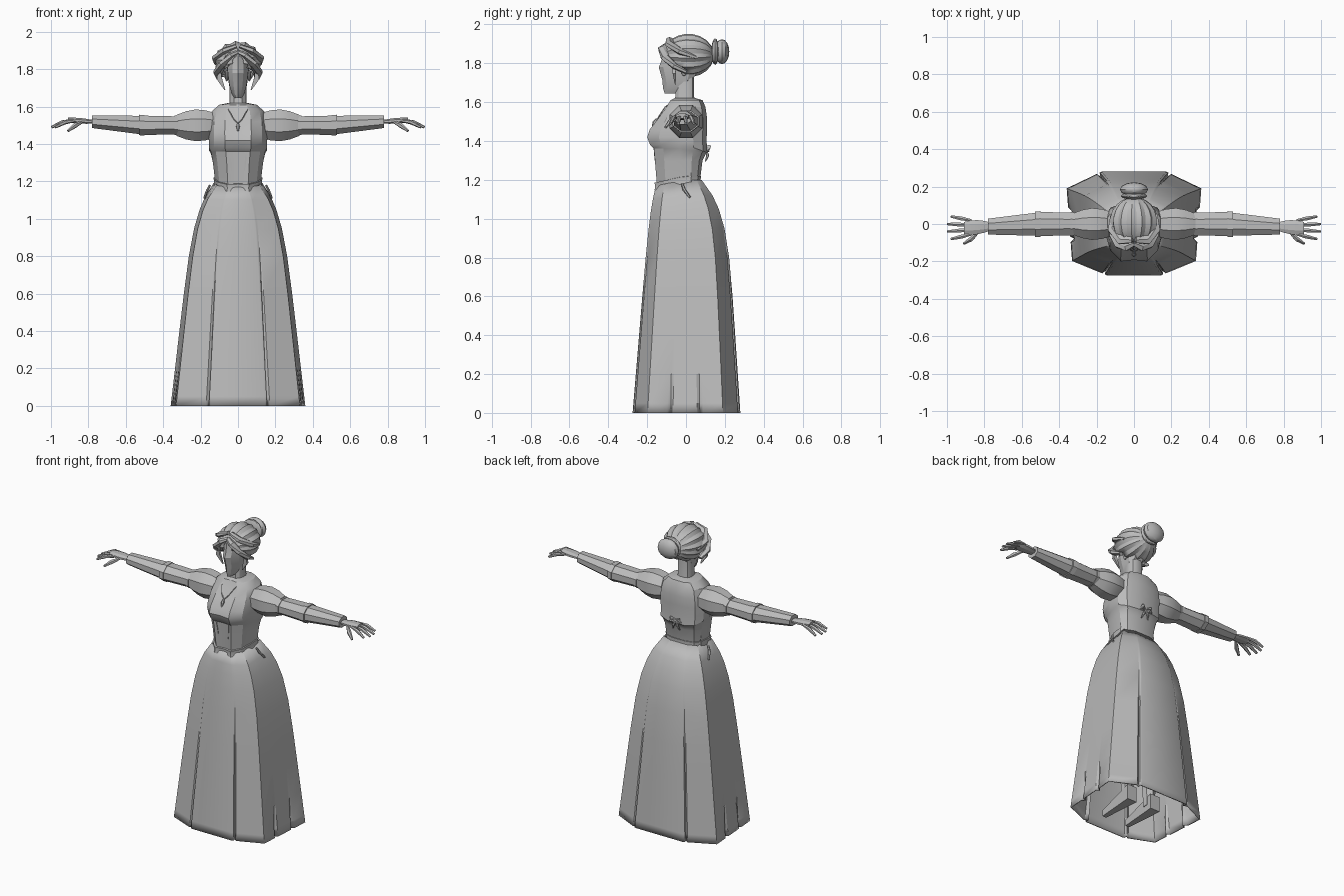
import bpy, bmesh, math
from mathutils import Vector, Matrix

cube = bpy.data.objects.get("Cube")
if cube:
    bpy.data.objects.remove(cube, do_unlink=True)

gray = bpy.data.materials.new("plain_gray")
gray.use_nodes = True
gray.diffuse_color = (.5, .5, .5, 1)
gray.node_tree.nodes["Principled BSDF"].inputs["Base Color"].default_value = gray.diffuse_color


def finish(name, bm, angle=28):
    bmesh.ops.recalc_face_normals(bm, faces=bm.faces)
    mesh = bpy.data.meshes.new(name)
    bm.to_mesh(mesh)
    bm.free()
    mesh.materials.append(gray)
    mesh.shade_smooth()
    mesh.set_sharp_from_angle(angle=math.radians(angle))
    ob = bpy.data.objects.new(name, mesh)
    bpy.context.collection.objects.link(ob)
    return ob


def skin(bm, rings):
    """Bridge a list of equal-length closed rings and return their vertices."""
    rows = [[bm.verts.new(point) for point in ring] for ring in rings]
    for low, high in zip(rows, rows[1:]):
        for i in range(len(low)):
            bm.faces.new((low[i - 1], low[i], high[i], high[i - 1]))
    return rows


def loft(name, rings, caps=True, angle=28):
    bm = bmesh.new()
    rows = skin(bm, rings)
    if caps:
        bm.faces.new(rows[0])
        bm.faces.new(rows[-1])
    return finish(name, bm, angle)


def thicken(ob, thickness):
    modifier = ob.modifiers.new("thickness", "SOLIDIFY")
    modifier.thickness = thickness
    modifier.offset = -1


def mirrored(half):
    """Close a front-to-back half outline across x = 0."""
    return half + [(-x, y) for x, y in half[-2:0:-1]]


def section(outline, z, width, front, back, tilt=0, dip=0):
    """Scale a unit outline; tilt lowers the back, dip lowers the front."""
    return [(x * width, y * (front if y < 0 else back),
             z - tilt * max(0, y) - dip * max(0, -y)) for x, y in outline]


def circle(count):
    steps = [math.tau * (i + .5) / count for i in range(count)]
    return [(math.cos(a), math.sin(a)) for a in steps]


def arm_piece(name, side, start, end, r_start, r_end, bulge=0, flat=.8, steps=4):
    """Flattened tube along the arm, which drifts slightly up and forward past the elbow."""
    rings = []
    for i in range(steps + 1):
        t = i / steps
        x = start + (end - start) * t
        radius = r_start + (r_end - r_start) * t + bulge * math.sin(math.pi * t)
        drift = max(0, x - .5)
        rings.append([(side * x, radius * c - drift * .05, 1.5 + radius * flat * s + drift * .07)
                      for c, s in circle(8)])
    loft(name, rings, angle=20)


def rod(name, points, thick, tip=.4, flat=1, sides=6):
    """Tube through points, thick in the middle and thinner at both ends."""
    points = [Vector(p) for p in points]
    last = len(points) - 1
    rings = []
    for i, point in enumerate(points):
        along = (points[min(i + 1, last)] - points[max(i - 1, 0)]).normalized()
        across = along.cross(Vector((0, 0, 1)) if abs(along.z) < .8 else Vector((0, 1, 0))).normalized()
        other = along.cross(across) * flat
        radius = thick * (tip + (1 - tip) * math.sin(math.pi * i / last))
        rings.append([point + (across * c + other * s) * radius for c, s in circle(sides)])
    loft(name, rings)


def ball(name, center, scale):
    bm = bmesh.new()
    bmesh.ops.create_uvsphere(bm, u_segments=12, v_segments=8, radius=1,
                              matrix=Matrix.LocRotScale(Vector(center), None, Vector(scale)))
    finish(name, bm)


# Skirt: flat gores flaring to the hem, with pleats that fade out upwards
corners = [Vector(p) for p in ((0, -1), (.4, -1), (.92, -.72), (1, .68), (.48, 1), (0, 1))]
pleats = {1: [.1], 2: [.3, .7], 3: [.9]}
SIDE_GORE, WAIST = 2, 1.2


def skirt_outline(z):
    half = []
    for gore, (a, b) in enumerate(zip(corners, corners[1:])):
        half.append(tuple(a))
        fade = max(0, 1 - z / (.2 if gore == SIDE_GORE else 1))
        for place in pleats.get(gore, []):
            for shift in (-1, 0, 1):
                inset = 0 if shift else .06 * fade
                half.append(tuple(a.lerp(b, place + shift * .04) * (1 - inset)))
    return mirrored(half + [tuple(corners[-1])])


rings = []
for z in (0, .05, .2, .4, .6, .8, .95, 1.05, 1.12, WAIST):
    t = z / WAIST
    rounding = t ** 8
    rings.append(section(skirt_outline(z), z, .36 - .14 * t - .095 * rounding,
                         .275 - .1 * t - .02 * rounding, .28 - .08 * t - .12 * rounding,
                         dip=.03 * rounding))
thicken(loft("skirt", rings, caps=False), .008)

# Bodice and belt
torso = mirrored([(0, -.96), (.45, -1), (.82, -.7), (1, -.2), (1, .35), (.8, .8), (.4, 1), (0, 1)])
loft("bodice", [section(torso, *row) for row in (
    (1.18, .12, .15, .07), (1.3, .134, .16, .085), (1.36, .145, .165, .1, .03),
    (1.38, .155, .185, .11, .04), (1.42, .156, .2, .106, .02), (1.46, .158, .186, .108),
    (1.52, .155, .14, .108), (1.575, .14, .1, .1), (1.61, .1, .08, .085), (1.62, .05, .06, .05))])
loft("belt", [section(torso, WAIST + rise, .118 + out, .15 + out, .066 + out, dip=.035)
              for rise, out in ((-.02, 0), (-.018, .012), (0, .009), (.02, .012), (.022, 0))])

# Neck and head
loft("neck", [section(torso, z, .045 + flare, .055 + flare, .042 + flare)
              for z, flare in ((1.56, .01), (1.63, 0), (1.76, 0))])
face = mirrored([(0, -1), (.5, -.84), (.95, -.45), (1, .3), (.6, 1), (0, 1)])
loft("head", [section(face, *row) for row in (
    (1.645, .02, .11, -.05), (1.67, .035, .118, 0), (1.715, .048, .122, .03),
    (1.78, .057, .14, .08), (1.82, .06, .124, .1), (1.87, .06, .12, .1), (1.91, .045, .09, .08))],
    angle=15)

# Hair: ridged strands sweep from the brow back to the bun
STRANDS, STEPS = 28, 9
rings = []
for i in range(STEPS + 1):
    a = math.pi * (.09 + .84 * i / STEPS)
    ring = []
    for k, (c, s) in enumerate(circle(STRANDS)):
        radius = math.sin(a) * (1.04 if k % 2 else .95)
        ring.append((.125 * radius * c, .012 - .132 * math.cos(a), 1.84 + .108 * radius * s))
    rings.append(ring)


def bare(face):
    """True where the face or neck shows through the hair."""
    spot = face.calc_center_median()
    below_brow = spot.y < -.045 and spot.z < 1.875 - abs(spot.x) * 1.1
    return below_brow or (spot.y < 0 and spot.z < 1.765)


bm = bmesh.new()
bm.faces.new(skin(bm, rings)[-1])
bmesh.ops.delete(bm, geom=[f for f in bm.faces if bare(f)], context="FACES")
thicken(finish("hair", bm, 22), .02)
ball("hair_bun", (0, .185, 1.86), (.075, .038, .064))
ball("bun_ribbon", (0, .15, 1.86), (.07, .02, .068))

for side, tag in ((1, "left_"), (-1, "right_")):

    def sided(*points):
        return [(side * x, y, z) for x, y, z in points]

    # Hair waves around the face
    rod(tag + "brow_wave", sided((0, -.1, 1.895), (.04, -.12, 1.875), (.08, -.105, 1.83),
                                 (.108, -.06, 1.785), (.1, 0, 1.755)), .03, .6, flat=.6)
    rod(tag + "crown_wave", sided((.01, -.085, 1.925), (.07, -.085, 1.9), (.115, -.03, 1.86),
                                  (.11, .05, 1.83)), .03, .6, flat=.6)
    rod(tag + "loose_lock", sided((.1, -.07, 1.82), (.1, -.06, 1.75), (.07, -.055, 1.69)),
        .02, .2, flat=.6, sides=4)
    ball(tag + "ear", (side * .06, -.01, 1.765), (.01, .016, .03))

    # Sleeve pieces from the shoulder to the wrist
    arm_piece(tag + "puff_sleeve", side, .12, .33, .07, .06, bulge=.027, flat=1)
    arm_piece(tag + "puff_band", side, .32, .34, .07, .07)
    arm_piece(tag + "upper_sleeve", side, .33, .5, .065, .07)
    arm_piece(tag + "elbow_band", side, .5, .53, .074, .074)
    arm_piece(tag + "forearm_sleeve", side, .53, .78, .066, .046)

    # Hand with fanned, slightly drooping fingers
    arm_piece(tag + "palm", side, .77, .91, .024, .034, bulge=.012, flat=.4)
    for k, finger in enumerate(("index", "middle", "ring", "little")):
        spread = k - 1.5
        reach = 1 - .01 * spread ** 2
        root, tip = Vector((.87, .025 * spread - .018, 1.525)), Vector((reach, .04 * spread - .02, 1.49))
        knuckle = root.lerp(tip, .5) + Vector((0, 0, .01))
        rod(tag + finger + "_finger", sided(root, knuckle, tip), .012, .6)
    rod(tag + "thumb", sided((.83, -.04, 1.52), (.87, -.08, 1.5), (.91, -.105, 1.47)), .014, .5)

    # Leg and pointed shoe under the skirt
    rod(tag + "leg", sided((.085, .04, .05), (.085, .03, .4), (.07, 0, 1)), .05, .7)
    bm = bmesh.new()
    bmesh.ops.create_cube(bm, size=1)
    for v in bm.verts:
        slim = .4 if v.co.y < 0 else 1
        v.co = (side * .09 + v.co.x * .07 * slim, v.co.y * .26 - .04, .01 + (v.co.z + .5) * .1 * slim)
    finish(tag + "shoe", bm)

    # Bodice darts, necklace strand, hip trinket and back bow
    rod(tag + "bodice_dart", sided((.035, -.154, 1.26), (.04, -.158, 1.31), (.045, -.165, 1.36)), .006, sides=4)
    rod(tag + "necklace", sided((.06, -.067, 1.605), (.045, -.107, 1.575), (.02, -.137, 1.53), (0, -.148, 1.51)),
        .003, 1, sides=4)
    rod(tag + "hip_trinket", sided((.15, -.02, 1.18), (.165, -.01, 1.15), (.18, .02, 1.11)), .008, .8)
    rod(tag + "bow_loop", sided((0, .105, 1.36), (.03, .118, 1.37), (.04, .11, 1.35), (.01, .11, 1.345)), .012)
    rod(tag + "bow_tail", sided((0, .105, 1.355), (.015, .112, 1.325), (.025, .1, 1.295)), .008)

rod("pendant", [(0, -.15, 1.515), (0, -.162, 1.495), (0, -.172, 1.47)], .011)
